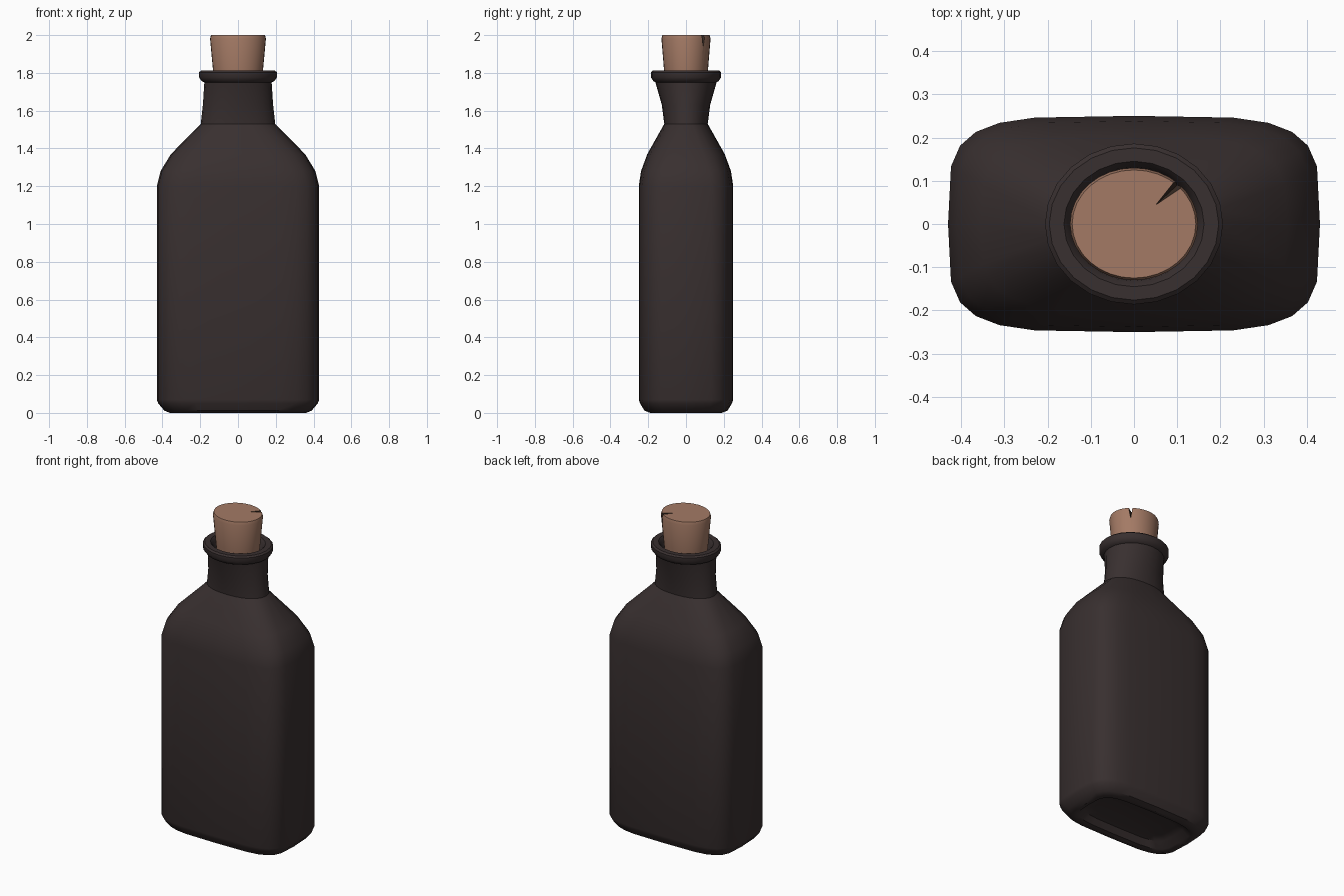
import bpy, bmesh, math
from mathutils import Vector

if "Cube" in bpy.data.objects:
    bpy.data.objects.remove(bpy.data.objects["Cube"])


def material(name, rgb):
    m = bpy.data.materials.new(name)
    m.diffuse_color = (*rgb, 1)
    m.use_nodes = True
    m.node_tree.nodes["Principled BSDF"].inputs["Base Color"].default_value = m.diffuse_color
    return m


GLASS = material("dark brown glass", (0.040, 0.029, 0.029))
CORK = material("cork brown", (0.37, 0.195, 0.13))
CRACK = material("dark cork crack", (0.045, 0.028, 0.02))


def ring(rx, ry, z, n, sides):
    """Superellipse ring; n = 2 is a plain ellipse."""
    pts = []
    for i in range(sides):
        a = 2 * math.pi * i / sides
        c, s = math.cos(a), math.sin(a)
        pts.append((math.copysign(abs(c) ** (2 / n), c) * rx,
                    math.copysign(abs(s) ** (2 / n), s) * ry, z))
    return pts


def make(name, bm, mats):
    bmesh.ops.recalc_face_normals(bm, faces=bm.faces)
    me = bpy.data.meshes.new(name)
    bm.to_mesh(me)
    bm.free()
    ob = bpy.data.objects.new(name, me)
    bpy.context.collection.objects.link(ob)
    for m in mats:
        me.materials.append(m)
    return ob


def loft(name, rows, sides, mats):
    bm = bmesh.new()
    rings = [[bm.verts.new(p) for p in ring(*r, sides)] for r in rows]
    for a, b in zip(rings, rings[1:]):
        for i in range(sides):
            j = (i + 1) % sides
            bm.faces.new((a[i], a[j], b[j], b[i]))
    bm.faces.new(rings[0])
    bm.faces.new(rings[-1])
    return make(name, bm, mats)


def smooth(ob, deg):
    bpy.ops.object.select_all(action='DESELECT')
    ob.select_set(True)
    bpy.context.view_layer.objects.active = ob
    bpy.ops.object.shade_smooth_by_angle(angle=math.radians(deg))


# Bottle: recessed base, flat body, shoulders, neck, lip and inner neck
bottle = loft("bottle", [
    (0.25, 0.10, 0.05, 4.3), (0.30, 0.14, 0.04, 4.3), (0.335, 0.165, 0.006, 4.3),
    (0.36, 0.19, 0.0, 4.3), (0.39, 0.22, 0.012, 4.3), (0.422, 0.243, 0.05, 4.3),
    (0.43, 0.25, 0.07, 4.3), (0.43, 0.25, 1.2, 4.3), (0.41, 0.238, 1.28, 4.0),
    (0.355, 0.205, 1.37, 3.4), (0.197, 0.115, 1.53, 2.2), (0.186, 0.128, 1.63, 2),
    (0.178, 0.162, 1.75, 2), (0.192, 0.172, 1.756, 2), (0.206, 0.186, 1.776, 2),
    (0.206, 0.186, 1.803, 2), (0.196, 0.176, 1.812, 2), (0.162, 0.145, 1.812, 2),
    (0.148, 0.132, 1.795, 2), (0.128, 0.114, 1.70, 2)], 24, [GLASS])
smooth(bottle, 35)

# Tapered cork stopper
cork = loft("cork_stopper", [
    (0.118, 0.104, 1.68, 2), (0.132, 0.116, 1.81, 2), (0.148, 0.130, 1.982, 2),
    (0.143, 0.125, 2.0, 2)], 32, [CORK, CRACK])

# Wedge-shaped crack cut into the rim of the cork
bm = bmesh.new()
top = 2.02
d = Vector((0.74, 0.67, 0))
side = Vector((-0.67, 0.74, 0))
tip = Vector((0.035, 0.03, top))
end = d * 0.19
v = [bm.verts.new(p) for p in (
    tip, end + side * 0.022 + Vector((0, 0, top)), end - side * 0.022 + Vector((0, 0, top)),
    end + Vector((0, 0, 1.88)))]
for f in ((0, 1, 2), (0, 1, 3), (1, 2, 3), (0, 2, 3)):
    bm.faces.new([v[i] for i in f])
cutter = make("crack_cutter", bm, [CRACK])

bpy.context.view_layer.objects.active = cork
mod = cork.modifiers.new("crack", 'BOOLEAN')
mod.operation = 'DIFFERENCE'
mod.solver = 'EXACT'
mod.material_mode = 'TRANSFER'
mod.object = cutter
bpy.ops.object.modifier_apply(modifier=mod.name)
bpy.data.objects.remove(cutter)
smooth(cork, 30)
